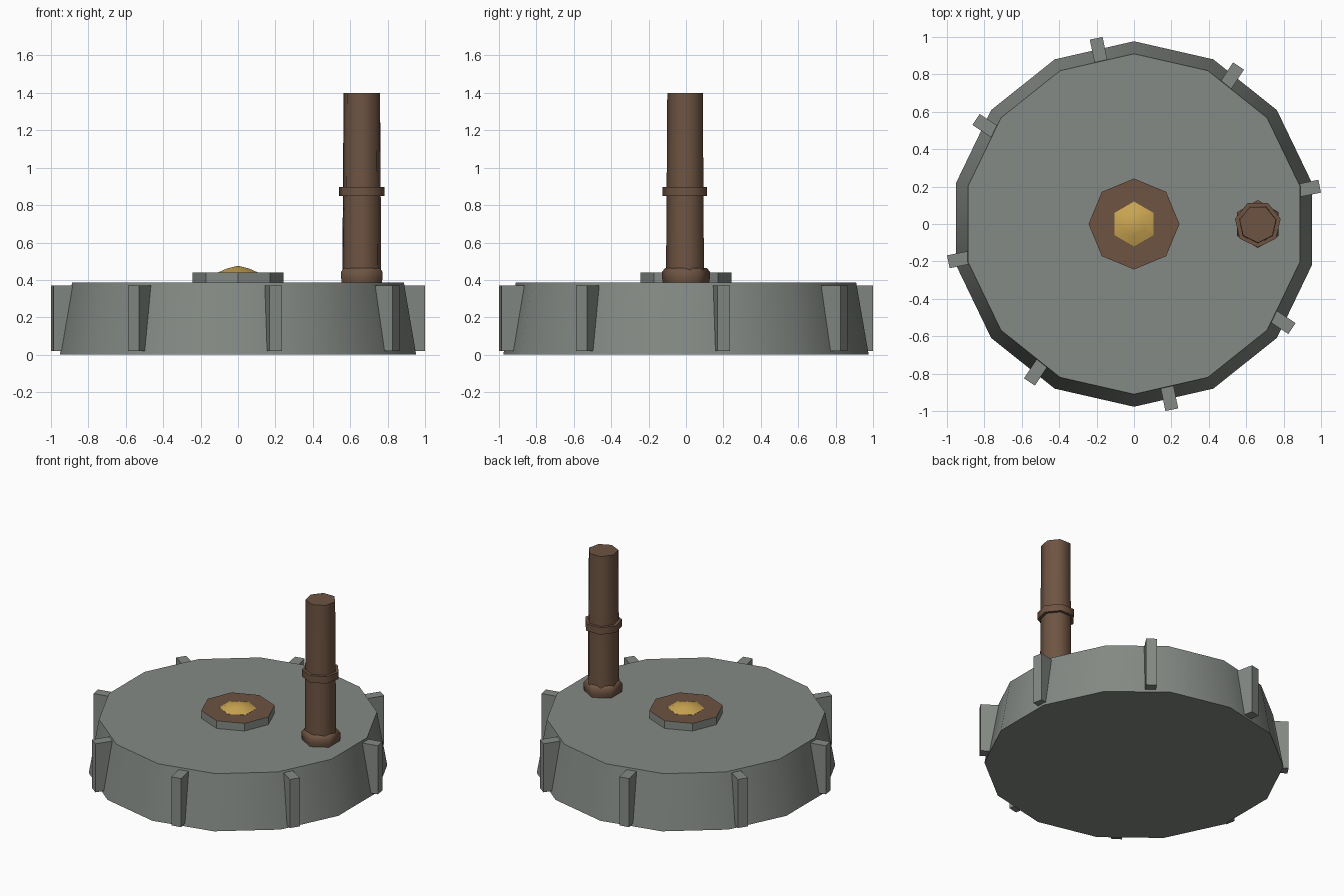
import bpy, bmesh, math
from mathutils import Matrix

if "Cube" in bpy.data.objects:
    bpy.data.objects.remove(bpy.data.objects["Cube"])


def material(name, col):
    m = bpy.data.materials.new(name)
    m.diffuse_color = (*col, 1)
    m.use_nodes = True
    m.node_tree.nodes["Principled BSDF"].inputs["Base Color"].default_value = m.diffuse_color
    return m


STONE = material("grey stone", (0.235, 0.255, 0.235))
WOOD = material("brown wood", (0.155, 0.088, 0.054))
GOLD = material("gold", (0.60, 0.38, 0.085))


def finish(name, bm, mats, smooth=None):
    bmesh.ops.recalc_face_normals(bm, faces=bm.faces)
    if smooth is not None:
        for f in bm.faces:
            f.smooth = True
        for e in bm.edges:
            e.smooth = e.calc_face_angle(0) <= math.radians(smooth)
    me = bpy.data.meshes.new(name)
    bm.to_mesh(me)
    bm.free()
    for m in mats:
        me.materials.append(m)
    ob = bpy.data.objects.new(name, me)
    bpy.context.collection.objects.link(ob)
    return ob


def lathe(sides, start_deg, profile, cx=0):
    """Stack of regular polygons from (radius, z) pairs; radius 0 is an apex."""
    bm = bmesh.new()
    rings = []
    for r, z in profile:
        if r == 0:
            rings.append([bm.verts.new((cx, 0, z))] * sides)
            continue
        ring = []
        for i in range(sides):
            a = math.radians(start_deg) + 2 * math.pi * i / sides
            ring.append(bm.verts.new((cx + r * math.cos(a), r * math.sin(a), z)))
        rings.append(ring)
    for lo, hi in zip(rings, rings[1:]):
        for i in range(sides):
            j = (i + 1) % sides
            quad = [lo[i], lo[j], hi[j], hi[i]]
            bm.faces.new(list(dict.fromkeys(quad)))
    for ring, (r, z) in ((rings[0], profile[0]), (rings[-1], profile[-1])):
        if r > 0:
            bm.faces.new(ring)
    return bm


# Round millstone body
finish("stone_disc", lathe(14, 90, [(0.977, 0), (0.91, 0.385)]), [STONE], 35)

# Eight ribs around the rim
for k in range(8):
    bm = bmesh.new()
    bmesh.ops.create_cube(bm, size=1)
    mat = (Matrix.Rotation(math.radians(11.5 + 45 * k), 4, 'Z')
           @ Matrix.Translation((0.948, 0, 0.195))
           @ Matrix.Diagonal((0.13, 0.07, 0.35, 1)))
    bmesh.ops.transform(bm, matrix=mat, verts=bm.verts)
    finish(f"rim_rib_{k + 1}", bm, [STONE])

# Octagonal hub: stone sides, wooden top
bm = lathe(8, 0, [(0.243, 0.38), (0.243, 0.44)])
bm.normal_update()
for f in bm.faces:
    if f.calc_center_median().z > 0.43:
        f.material_index = 1
finish("hub", bm, [STONE, WOOD])

# Gold boss on the hub
finish("gold_boss", lathe(6, 90, [(0.12, 0.435), (0.12, 0.441), (0.065, 0.462), (0, 0.476)]),
       [GOLD], 40)

# Handle with collar and band
HX = 0.662
finish("handle_post", lathe(7, -90, [(0.107, 0.38), (0.1, 1.4)], HX), [WOOD], 60)
finish("handle_band", lathe(7, -90, [(0.125, 0.848), (0.125, 0.898)], HX), [WOOD], 60)
finish("handle_collar", lathe(6, 90, [(0.123, 0.38), (0.128, 0.41), (0.127, 0.445), (0.11, 0.465)], HX),
       [WOOD], 62)
